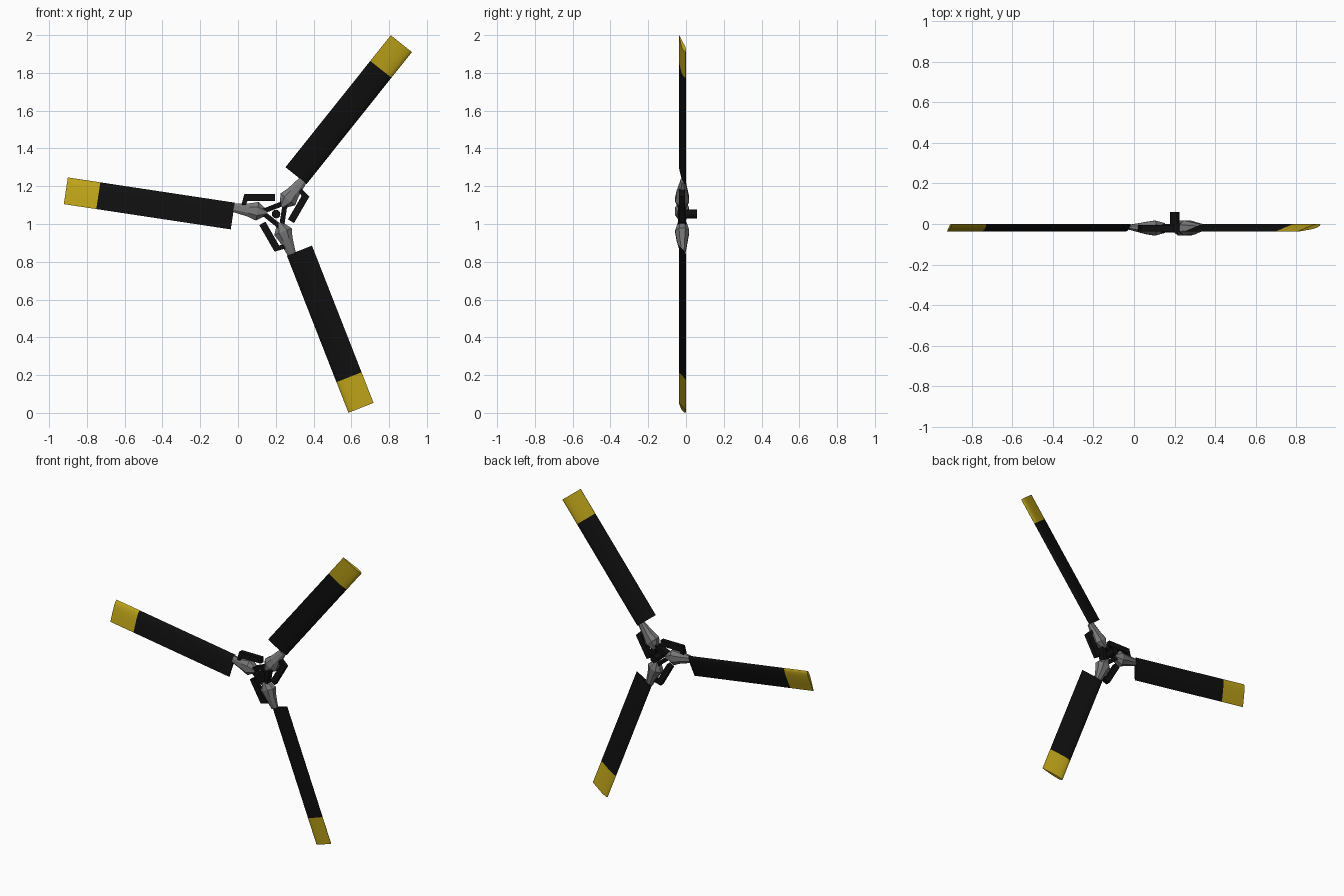
import bpy, bmesh, math

if "Cube" in bpy.data.objects:
    bpy.data.objects.remove(bpy.data.objects["Cube"])

CX, CZ = 0.2015, 1.0525          # hub centre
ANGLES = [math.radians(a) for a in (51.4, 171.4, 291.4)]


def material(name, rgb):
    m = bpy.data.materials.new(name)
    m.diffuse_color = (*rgb, 1)
    m.use_nodes = True
    m.node_tree.nodes["Principled BSDF"].inputs["Base Color"].default_value = m.diffuse_color
    return m


BLACK = material("matte black", (0.005, 0.005, 0.005))
YELLOW = material("tip yellow", (0.53, 0.38, 0.01))
GREY = material("metal grey", (0.19, 0.19, 0.19))


def place(a, r, t, y):
    """Local radial / tangential / depth position to world."""
    c, s = math.cos(a), math.sin(a)
    return (CX + r * c - t * s, y, CZ + r * s + t * c)


def loft(name, a, sections, mats, tip_from=None, smooth=False):
    """Skin matching closed sections of (r, t, y) points, capped at both ends."""
    bm = bmesh.new()
    rings = [[bm.verts.new(place(a, *p)) for p in sec] for sec in sections]
    n = len(rings[0])
    for k in range(len(rings) - 1):
        for i in range(n):
            j = (i + 1) % n
            f = bm.faces.new((rings[k][i], rings[k][j], rings[k + 1][j], rings[k + 1][i]))
            f.material_index = int(tip_from is not None and k >= tip_from)
    bm.faces.new(rings[0])
    bm.faces.new(rings[-1]).material_index = int(tip_from is not None)
    bmesh.ops.recalc_face_normals(bm, faces=bm.faces)
    me = bpy.data.meshes.new(name)
    bm.to_mesh(me)
    bm.free()
    for m in mats:
        me.materials.append(m)
    ob = bpy.data.objects.new(name, me)
    bpy.context.collection.objects.link(ob)
    if smooth:
        bpy.ops.object.select_all(action='DESELECT')
        ob.select_set(True)
        bpy.context.view_layer.objects.active = ob
        bpy.ops.object.shade_smooth_by_angle(angle=math.radians(35))
    return ob


def airfoil(r):
    """Pitched blade section: chord fraction and half thickness."""
    prof = [(0.0, 0.0), (0.04, 0.005), (0.14, 0.0085), (0.32, 0.010), (0.65, 0.006), (1.0, 0.001)]
    pts = prof + [(u, -h) for u, h in reversed(prof[1:])]
    return [(r, -0.027 + 0.143 * u, -0.003 - 0.034 * u + h) for u, h in pts]


def octagon(r, ht, hy, y=-0.02):
    """Chamfered rectangle section for the grips."""
    k = 0.45
    pts = [(1, k), (k, 1), (-k, 1), (-1, k), (-1, -k), (-k, -1), (k, -1), (1, -k)]
    return [(r, ht * u, y + hy * v) for u, v in pts]


def prism(name, a, outline, y0, y1, mat):
    """Extrude an (r, t) outline through depth."""
    return loft(name, a, [[(r, t, y) for r, t in outline] for y in (y0, y1)], [mat])


for n, a in enumerate(ANGLES, 1):
    # blade with yellow tip
    loft(f"blade_{n}", a, [airfoil(r) for r in (0.225, 0.945, 1.119)],
         [BLACK, YELLOW], tip_from=1, smooth=True)
    # faceted blade grip
    loft(f"blade_grip_{n}", a, [octagon(0.05, 0.014, 0.024), octagon(0.10, 0.05, 0.037),
                                octagon(0.145, 0.036, 0.030), octagon(0.228, 0.023, 0.012, -0.016)], [GREY])
    # L-shaped pitch arm beside the grip
    prism(f"pitch_arm_{n}", a, [(0.022, -0.104), (0.182, -0.080), (0.188, -0.022), (0.166, -0.022),
                                (0.160, -0.046), (0.017, -0.067)], -0.036, -0.006, BLACK)
    # bar of the triangular hub frame, running to the next arm
    a2 = a + math.radians(60)
    prism(f"hub_bar_{n}", a2, [(0.026, -0.062), (0.052, -0.062), (0.052, 0.062), (0.026, 0.062)],
          -0.042, 0.0, BLACK)

# drive shaft behind the hub
ring = [(0.023 * math.cos(i * math.tau / 12), 0.023 * math.sin(i * math.tau / 12)) for i in range(12)]
prism("drive_shaft", 0, ring, -0.035, 0.058, BLACK)
